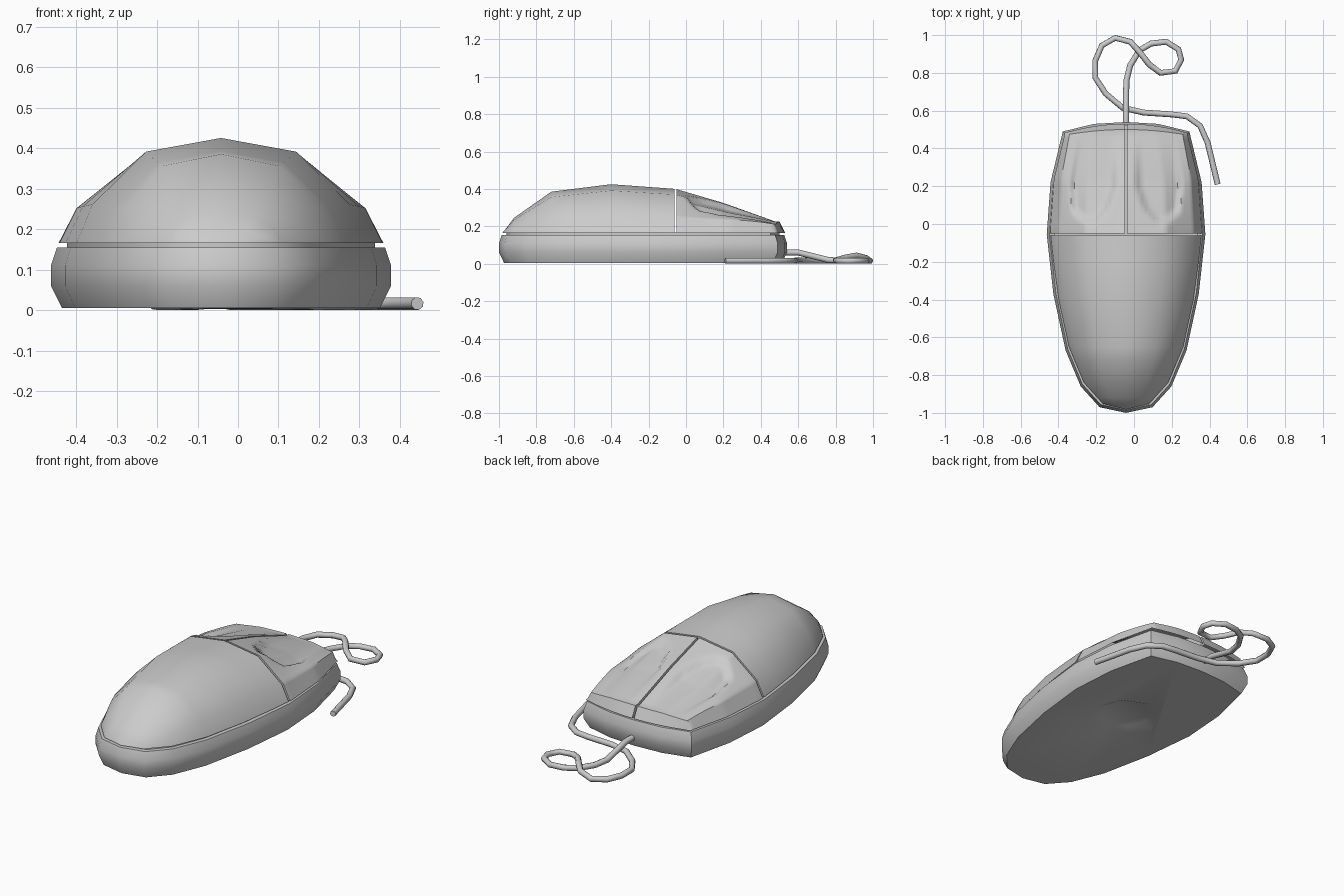
import bpy, bmesh, math
from mathutils import Vector

if "Cube" in bpy.data.objects:
    bpy.data.objects.remove(bpy.data.objects["Cube"])

CX = -0.042      # centre line of the mouse body
SEAM_Z = 0.165   # height where upper parts meet the base

# half outline seen from above: (half width, y), back tip to front centre
HALF = [(0, -1), (.14, -.97), (.24, -.86), (.32, -.67), (.385, -.37),
        (.42, -.055), (.40, .22), (.335, .49), (.17, .53), (0, .54)]
# crown height above the seam: (y, height)
CROWN = [(-.98, 0), (-.92, .08), (-.72, .22), (-.4, .26), (-.055, .235), (.2, .16), (.48, .06)]
# cross-sections as (width factor, height factor), crown to rim
BACK_SEC = [(0, 1), (.52, .87), (.89, .37), (1, 0)]
FRONT_SEC = [(0, 1), (.5, .97), (.92, .75), (1, 0)]


def interp(table, x):
    for (x0, v0), (x1, v1) in zip(table, table[1:]):
        if x <= x1:
            return v0 + (v1 - v0) * max(0, (x - x0) / (x1 - x0))
    return table[-1][1]


WIDTH = [(y + .018, max(0, w - .018)) for w, y in HALF[:8]]


def skin(name, rows, closed=False, caps=False):
    """Mesh from rows of points, smooth with sharp edges kept."""
    bm = bmesh.new()
    vr = [[bm.verts.new(p) for p in r] for r in rows]
    n = len(rows[0])
    for a, b in zip(vr, vr[1:]):
        for i in range(n if closed else n - 1):
            j = (i + 1) % n
            bm.faces.new((a[i], a[j], b[j], b[i]))
    if caps:
        bm.faces.new(vr[0])
        bm.faces.new(vr[-1])
    bmesh.ops.remove_doubles(bm, verts=bm.verts, dist=1e-4)
    bmesh.ops.recalc_face_normals(bm, faces=bm.faces)
    me = bpy.data.meshes.new(name)
    bm.to_mesh(me)
    bm.free()
    ob = bpy.data.objects.new(name, me)
    bpy.context.collection.objects.link(ob)
    return ob


def smooth(ob, angle=42):
    bpy.ops.object.select_all(action='DESELECT')
    ob.select_set(True)
    bpy.context.view_layer.objects.active = ob
    bpy.ops.object.shade_smooth_by_angle(angle=math.radians(angle))


# base tub with rounded side and the dark groove on top
outline = HALF + [(-w, y) for w, y in HALF[-2:0:-1]]
levels = [(.005, .027), (.06, 0), (.11, 0), (.155, .015), (.155, .04), (.167, .04)]
rows = [[(CX + w * (1 - ins / .42), -.23 + (y + .23) * (1 - ins / .77), z)
         for w, y in outline] for z, ins in levels]
base = skin("base", rows, closed=True, caps=True)

# shallow eight-sided ball-cover recess underneath
bpy.ops.mesh.primitive_cone_add(vertices=8, radius1=.23, radius2=.13, depth=.04,
                                location=(CX, -.12, .005))
cutter = bpy.context.object
cutter.name = "ball_cover_cutter"
cutter.hide_render = True
cut = base.modifiers.new("recess", 'BOOLEAN')
cut.object = cutter
cut.operation = 'DIFFERENCE'
bpy.context.view_layer.objects.active = base
bpy.ops.object.modifier_apply(modifier="recess")
bpy.data.objects.remove(cutter)
smooth(base)

# palm shell at the back
section = [(-f, h) for f, h in BACK_SEC[:0:-1]] + BACK_SEC
rows = []
for y in (-.982, -.952, -.92, -.84, -.72, -.65, -.4, -.2, -.061):
    w, h = interp(WIDTH, y), interp(CROWN, y)
    rows.append([(CX + w * f, y, SEAM_Z + h * k) for f, k in section])
rows.append([(x, y, SEAM_Z) for x, y, z in rows[-1]])   # wall facing the buttons
smooth(skin("palm_shell", rows))

# finger hollow outline, (distance from centre line, y), anticlockwise
HOLLOW = [(.045, .5), (.045, .2), (.09, .07), (.16, 0), (.22, 0),
          (.29, .06), (.305, .2), (.26, .5)]


def dent(dx, y):
    d = 1.0
    for (ax, ay), (bx, by) in zip(HOLLOW, HOLLOW[1:]):
        ex, ey = bx - ax, by - ay
        d = min(d, (ex * (y - ay) - ey * (dx - ax)) / math.hypot(ex, ey))
    s = min(1, max(0, d / .035))
    fade = min(1, max(0, (.47 - y) / .25))
    return .028 * s * s * (3 - 2 * s) * fade


# two buttons, mirrored about the centre line
GAP, NU, NT = .006, 30, 26


def button(name, side):
    rows = []
    for j in range(NT + 1):
        t = j / NT
        row = []
        for i in range(NU + 1):
            q = 3 * i / NU
            k = min(2, int(q))
            a = Vector(BACK_SEC[k]).lerp(Vector(BACK_SEC[k + 1]), q - k)
            b = Vector(FRONT_SEC[k]).lerp(Vector(FRONT_SEC[k + 1]), q - k)
            f, hk = a.lerp(b, t * t)
            y = -.05 + t * (.52 + .03 * (1 - f * f) * t)
            w = interp(WIDTH, y)
            dx = GAP + (w - GAP) * f
            z = SEAM_Z + interp(CROWN, y) * hk
            row.append((CX + side * dx, y, max(SEAM_Z, z - dent(dx, y))))
        x, y, z = row[0]
        rows.append([(x, y, SEAM_Z)] + row)              # wall along the split
    back = [(x, y, SEAM_Z) for x, y, z in rows[0]]
    front = []
    for x, y, z in rows[-1]:
        f = abs(x - CX) / .33
        front.append((x, y + .012 + .018 * max(0, 1 - f * f), SEAM_Z))
    smooth(skin(name, [back] + rows + [front]))


button("right_button", 1)
button("left_button", -1)

# cable looping over itself in front of the mouse
path = [(-.042, .5, .06), (-.042, .6, .06), (-.042, .68, .04), (-.04, .76, .02),
        (-.02, .84, .016), (.03, .92, .016), (.09, .955, .016), (.17, .965, .016),
        (.235, .925, .016), (.25, .87, .016), (.22, .81, .016), (.14, .80, .018),
        (.08, .845, .032), (.03, .91, .044), (-.02, .965, .03), (-.1, .985, .016),
        (-.17, .945, .016), (-.205, .865, .016), (-.205, .775, .016), (-.15, .69, .016),
        (-.06, .615, .018), (.05, .59, .018), (.2, .58, .016), (.28, .57, .016),
        (.35, .52, .016), (.39, .43, .016), (.443, .21, .016)]
cu = bpy.data.curves.new("cable", 'CURVE')
cu.dimensions = '3D'
cu.bevel_depth = .016
cu.bevel_resolution = 2
cu.use_fill_caps = True
sp = cu.splines.new('POLY')
sp.points.add(len(path) - 1)
for p, c in zip(sp.points, path):
    p.co = (*c, 1)
bpy.context.collection.objects.link(bpy.data.objects.new("cable", cu))
